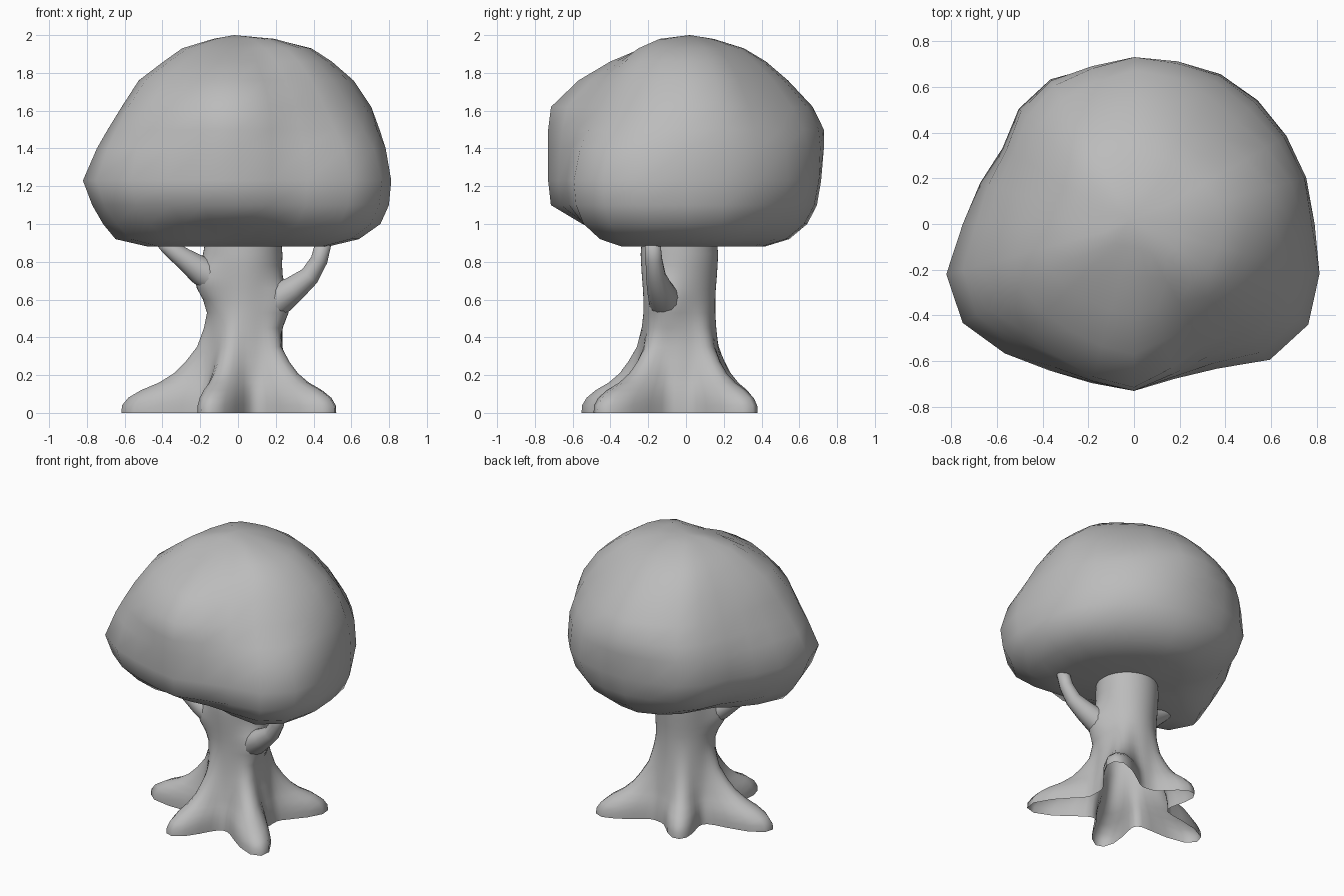
import bpy
import bmesh
from math import sin, cos, pi, radians, atan2, hypot, exp
from mathutils import Vector

cube = bpy.data.objects.get("Cube")
if cube:
    bpy.data.objects.remove(cube, do_unlink=True)

grey = bpy.data.materials.new("plain grey")
grey.use_nodes = True
grey.diffuse_color = (0.5, 0.5, 0.5, 1)
grey.node_tree.nodes["Principled BSDF"].inputs["Base Color"].default_value = (0.5, 0.5, 0.5, 1)


def loft(name, rings, start=None, end=None):
    """Skin a list of closed rings, optionally closing either end on a point."""
    bm = bmesh.new()
    rows = [[bm.verts.new(p) for p in ring] for ring in rings]
    count = len(rows[0])
    for low, high in zip(rows, rows[1:]):
        for i in range(count):
            j = (i + 1) % count
            bm.faces.new((low[i], low[j], high[j], high[i]))
    if start:
        tip = bm.verts.new(start)
        for i in range(count):
            bm.faces.new((rows[0][(i + 1) % count], rows[0][i], tip))
    if end:
        tip = bm.verts.new(end)
        for i in range(count):
            bm.faces.new((rows[-1][i], rows[-1][(i + 1) % count], tip))
    mesh = bpy.data.meshes.new(name)
    bm.to_mesh(mesh)
    bm.free()
    mesh.materials.append(grey)
    mesh.shade_smooth()
    obj = bpy.data.objects.new(name, mesh)
    bpy.context.collection.objects.link(obj)
    return obj


def angle_gap(a, b):
    return abs((a - b + pi) % (2 * pi) - pi)


# Canopy: a plan outline every fifteen degrees, scaled by side profiles
outline = [.79, .78, .77, .765, .76, .74, .73, .72, .74, .72, .67, .7,
           .75, .85, .865, .8, .74, .72, .73, .7, .73, .84, .88, .84]
heights = [.88, .92, 1, 1.1, 1.23, 1.4, 1.5, 1.62, 1.76, 1.86, 1.93, 1.98]
profiles = [
    (10, [.59, .8, .94, .99, 1, .99, .96, .91, .79, .64, .5, .24]),
    (48, [.52, .71, .86, .95, 1, .98, .93, .83, .69, .55, .42, .2]),
    (88, [.57, .75, .88, .95, .98, 1, 1, .92, .74, .58, .42, .2]),
    (138, [.38, .6, .8, .93, .99, .97, .92, .83, .7, .57, .43, .22]),
    (195, [.58, .79, .87, .94, 1, .91, .84, .75, .64, .48, .36, .16]),
    (268, [.37, .5, .75, .98, 1, 1, 1, .98, .78, .55, .32, .14]),
    (322, [.58, .78, .92, .98, 1, .94, .86, .76, .65, .54, .43, .24]),
]


def canopy_scale(degrees, level):
    """Blend the two side profiles on either side of a direction."""
    for i, (a, first) in enumerate(profiles):
        b, second = profiles[(i + 1) % len(profiles)]
        span = (b - a) % 360
        step = (degrees - a) % 360
        if step < span:
            t = step / span
            t = t * t * (3 - 2 * t)
            return first[level] * (1 - t) + second[level] * t


canopy_rings = []
for level, z in enumerate(heights):
    ring = []
    for i, reach in enumerate(outline):
        degrees = i * 15
        r = reach * canopy_scale(degrees, level)
        ring.append((r * cos(radians(degrees)), r * sin(radians(degrees)), z))
    canopy_rings.append(ring)
loft("canopy", canopy_rings, start=(0, 0, .895), end=(-.02, .02, 2))

# Trunk: a hollow flared column whose lower rings swell into five roots,
# with soft shoulders where the branches leave it
centre = Vector((.03, -.035))
root_tips = [(-.62, -.09), (-.17, -.55), (.51, -.47), (.46, .36), (-.2, .37)]
roots = []
for x, y in root_tips:
    dx, dy = x - centre.x, y - centre.y
    roots.append((atan2(dy, dx), hypot(dx, dy)))
trunk_profile = [  # height, column radius, share of root length
    (0, .26, 1), (.04, .26, .99), (.08, .255, .92), (.12, .25, .76),
    (.16, .24, .54), (.21, .23, .36), (.27, .22, .23), (.35, .205, .11),
    (.45, .195, .04), (.53, .19, 0), (.6, .19, 0), (.66, .193, 0),
    (.72, .198, 0), (.78, .202, 0), (.84, .205, 0), (.96, .195, 0)]
shoulders = [(-.4, .58), (pi + .35, .7)]  # direction and height
SEGMENTS = 60
trunk_rings = []
for z, radius, share in trunk_profile:
    ring = []
    for i in range(SEGMENTS):
        a = 2 * pi * i / SEGMENTS
        r = radius
        for angle, length in roots:
            r += (length - .26) * share * exp(-(angle_gap(a, angle) / .29) ** 2.2)
        for angle, height in shoulders:
            r += .075 * exp(-(angle_gap(a, angle) / .5) ** 2 - ((z - height) / .11) ** 2)
        ring.append((centre.x + r * cos(a), centre.y + r * sin(a), z))
    trunk_rings.append(ring)
loft("trunk_with_roots", trunk_rings)


# Branches: tapered tubes that start deep inside the trunk
def branch(name, path):
    points = [Vector(p[:3]) for p in path]
    rings = []
    for i, (x, y, z, radius) in enumerate(path):
        along = (points[min(i + 1, len(points) - 1)] - points[max(i - 1, 0)]).normalized()
        side = along.cross(Vector((0, 1, 0))).normalized()
        up = along.cross(side)
        rings.append([points[i] + radius * (side * cos(a) + up * sin(a))
                      for a in (2 * pi * k / 14 for k in range(14))])
    loft(name, rings, start=points[0], end=points[-1])


branch("left_branch", [(.1, -.07, .52, .08), (.2, -.11, .59, .088), (.3, -.14, .66, .068),
                       (.38, -.16, .725, .053), (.43, -.17, .81, .045), (.46, -.18, .93, .042)])
branch("right_branch", [(.0, -.07, .64, .08), (-.1, -.1, .7, .09), (-.2, -.12, .755, .075),
                        (-.29, -.14, .82, .055), (-.37, -.15, .88, .043), (-.41, -.15, .92, .036)])
